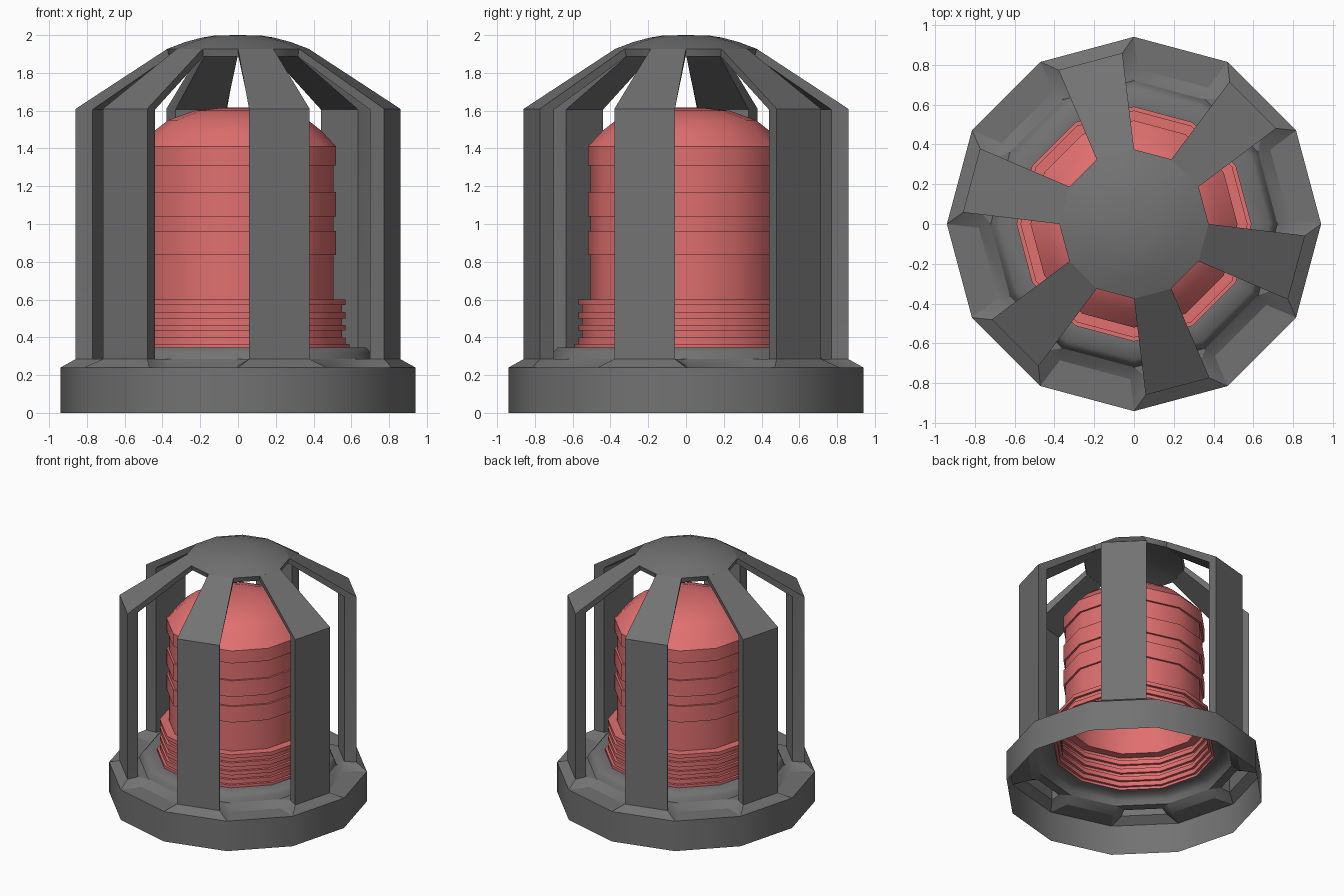
import bpy, bmesh, math

if "Cube" in bpy.data.objects:
    bpy.data.objects.remove(bpy.data.objects["Cube"])

SIDES = 12
STEP = 2 * math.pi / SIDES
C15 = math.cos(STEP / 2)
S15 = math.sin(STEP / 2)


def material(name, rgb):
    m = bpy.data.materials.new(name)
    m.diffuse_color = (*rgb, 1)
    m.use_nodes = True
    m.node_tree.nodes["Principled BSDF"].inputs["Base Color"].default_value = m.diffuse_color
    return m


red = material("red", (0.75, 0.16, 0.16))
grey = material("dark_grey", (0.17, 0.17, 0.17))


def finish(bm, name, mat, angle=35):
    bmesh.ops.remove_doubles(bm, verts=bm.verts[:], dist=0.0005)
    bmesh.ops.recalc_face_normals(bm, faces=bm.faces[:])
    me = bpy.data.meshes.new(name)
    bm.to_mesh(me)
    bm.free()
    ob = bpy.data.objects.new(name, me)
    bpy.context.collection.objects.link(ob)
    me.materials.append(mat)
    bpy.ops.object.select_all(action='DESELECT')
    ob.select_set(True)
    bpy.context.view_layer.objects.active = ob
    bpy.ops.object.shade_smooth_by_angle(angle=math.radians(angle))
    return ob


def face(bm, pts):
    bm.faces.new([bm.verts.new(p) for p in pts])


def lathe(bm, profile):
    """Revolve (radius, z) points as a 12-sided surface with corners on the axes."""
    def p(r, z, i):
        return (r * math.cos(i * STEP), r * math.sin(i * STEP), z)
    for (r0, z0), (r1, z1) in zip(profile, profile[1:]):
        for i in range(SIDES):
            q = [p(r0, z0, i), p(r0, z0, i + 1), p(r1, z1, i + 1), p(r1, z1, i)]
            if r1 == 0:
                q = q[:3]
            elif r0 == 0:
                q = q[1:]
            face(bm, q)


def local(ang):
    """Map (outward, sideways, z) to world space for a sector facing ang."""
    c, s = math.cos(ang), math.sin(ang)
    return lambda a, t, z: (a * c - t * s, a * s + t * c, z)


bar_angles = [math.radians(45 + 60 * k) for k in range(6)]
R_BASE, Z_BASE, Z_FOOT, R_SEAT = 0.94, 0.24, 0.285, 0.72
BAR_OUT, BAR_IN, HALF_OUT, HALF_IN = 0.845, 0.761, 0.166, 0.139

# Red ribbed core: open at the bottom, domed on top
core = [(0.59, 0.345), (0.59, 0.365)]
bands = [(0.57, 0.40), (0.55, 0.435), (0.57, 0.465), (0.55, 0.50),
         (0.57, 0.535), (0.55, 0.57), (0.57, 0.60), (0.505, 0.70),
         (0.505, 0.836), (0.52, 0.963), (0.505, 1.04), (0.52, 1.17),
         (0.505, 1.31), (0.52, 1.41)]
for r, z in bands:
    core += [(r, core[-1][1]), (r, z)]
core += [(0.44, 1.495), (0.37, 1.55), (0.23, 1.60), (0.10, 1.615), (0, 1.617)]
bm = bmesh.new()
lathe(bm, core)
finish(bm, "ribbed_core", red)

# Rounded seat that carries the core
bm = bmesh.new()
lathe(bm, [(R_SEAT, Z_FOOT), (0.705, 0.318), (0.68, 0.345), (0.59, 0.345)])
finish(bm, "core_seat", grey, angle=80)

# Base: outer wall, sloped bar feet and flat sills in the gaps
bm = bmesh.new()
lathe(bm, [(R_BASE, 0), (R_BASE, Z_BASE)])
for ang in bar_angles:
    b, g, prev = local(ang), local(ang + STEP), local(ang - STEP)
    corner = lambda f, s: f(R_BASE * C15, s * R_BASE * S15, Z_BASE)
    seat = lambda f, s: f(R_SEAT * C15, s * R_SEAT * S15, Z_FOOT)
    out = lambda s: b(BAR_OUT, s * HALF_OUT, Z_FOOT)
    inn = lambda s: b(BAR_IN, s * HALF_IN, Z_FOOT)
    sill = lambda f, s: f(0.758, s * 0.183, Z_BASE)
    # foot of the bar and the strip behind it
    face(bm, [corner(b, -1), corner(b, 1), out(1), out(-1)])
    face(bm, [inn(-1), inn(1), seat(b, 1), seat(b, -1)])
    # sill in the gap beside the bar, rising inwards to the seat
    face(bm, [corner(g, -1), corner(g, 1), sill(g, 1), sill(g, -1)])
    face(bm, [sill(g, -1), sill(g, 1), seat(g, 1), seat(g, -1)])
    # cheeks between bar and sills
    for s, f in ((1, g), (-1, prev)):
        face(bm, [corner(b, s), out(s), sill(f, -s)])
        face(bm, [out(s), inn(s), sill(f, -s)])
        face(bm, [inn(s), sill(f, -s), seat(b, s)])
finish(bm, "base_ring", grey, angle=31)

# Cage bars: upright, then bent inwards to the cap
bm = bmesh.new()
sections = [
    (BAR_OUT, HALF_OUT, Z_FOOT, BAR_IN, HALF_IN, Z_FOOT),
    (BAR_OUT, HALF_OUT, 1.61, BAR_IN, HALF_IN, 1.605),
    (0.362, 0.097, 1.927, 0.352, 0.092, 1.887),
]
for ang in bar_angles:
    f = local(ang)
    rings = [[f(a, -t, z), f(a, t, z), f(ai, ti, zi), f(ai, -ti, zi)]
             for a, t, z, ai, ti, zi in sections]
    for lo, hi in zip(rings, rings[1:]):
        for i in range(4):
            j = (i + 1) % 4
            face(bm, [lo[i], lo[j], hi[j], hi[i]])
finish(bm, "cage_bars", grey, angle=20)

# Domed cap with a thin rim
bm = bmesh.new()
lathe(bm, [(0, 1.96), (0.15, 1.95), (0.364, 1.887), (0.375, 1.927),
           (0.28, 1.963), (0.19, 1.987), (0.12, 1.998), (0, 2.0)])
finish(bm, "top_cap", grey)
